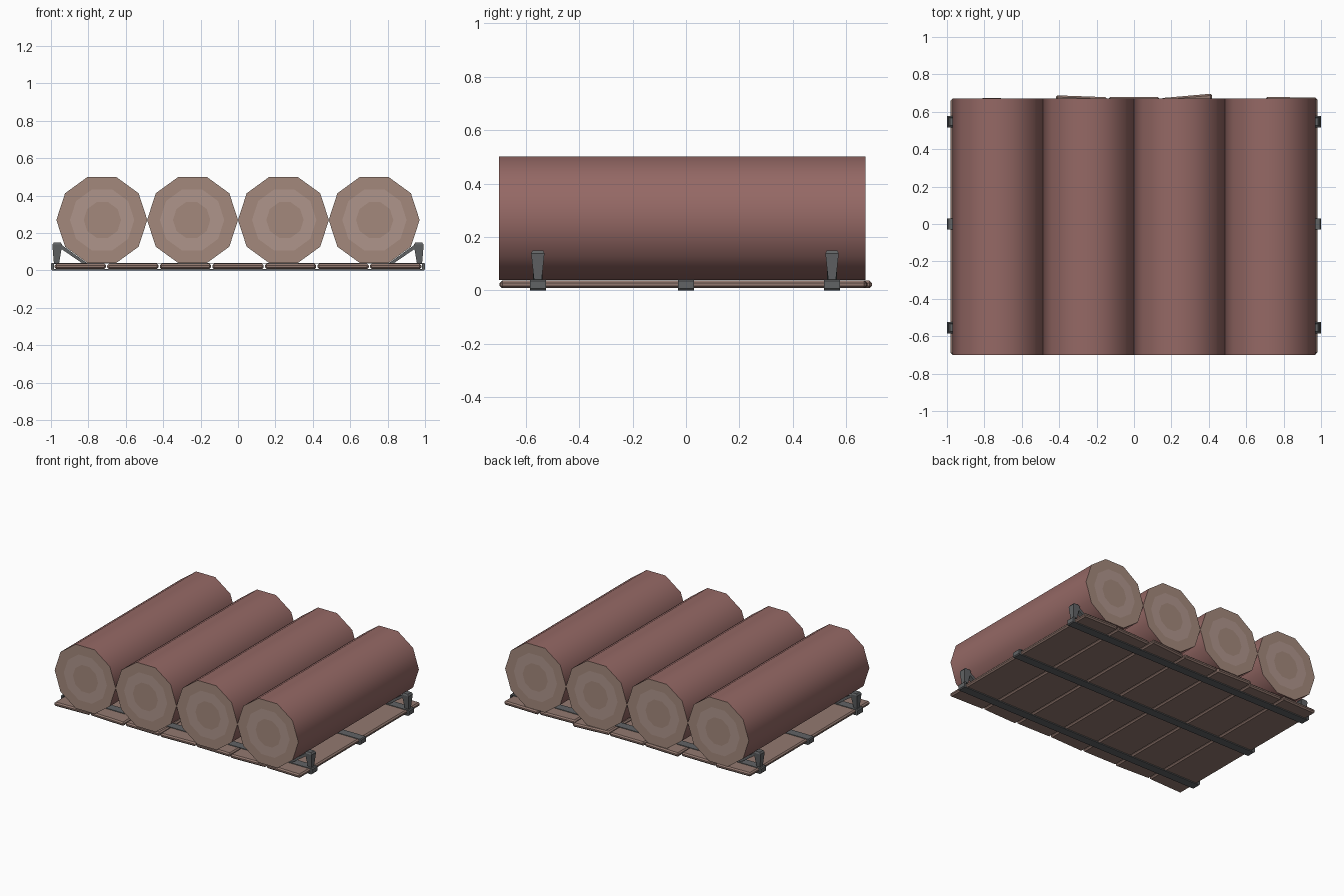
import bpy, bmesh, math

if "Cube" in bpy.data.objects:
    bpy.data.objects.remove(bpy.data.objects["Cube"])


def material(name, r, g, b):
    m = bpy.data.materials.new(name)
    m.diffuse_color = (r, g, b, 1)
    m.use_nodes = True
    m.node_tree.nodes["Principled BSDF"].inputs["Base Color"].default_value = m.diffuse_color
    return m


BARK = material("bark", 0.30, 0.14, 0.13)
WOOD = material("cut_wood", 0.37, 0.25, 0.20)
PALE = material("pale_ring", 0.43, 0.30, 0.26)
PLANK = material("plank_wood", 0.29, 0.19, 0.16)
METAL = material("dark_metal", 0.12, 0.125, 0.13)


def finish(name, bm, mats, angle=None, bevel=0):
    bmesh.ops.recalc_face_normals(bm, faces=bm.faces)
    me = bpy.data.meshes.new(name)
    bm.to_mesh(me)
    bm.free()
    ob = bpy.data.objects.new(name, me)
    bpy.context.collection.objects.link(ob)
    for m in mats:
        me.materials.append(m)
    if bevel:
        mod = ob.modifiers.new("bevel", 'BEVEL')
        mod.width = bevel
        mod.segments = 1
    if angle:
        bpy.ops.object.select_all(action='DESELECT')
        ob.select_set(True)
        bpy.context.view_layer.objects.active = ob
        bpy.ops.object.shade_smooth_by_angle(angle=math.radians(angle))
    return ob


def loft(bm, a, b):
    """Closed prism between two matching loops of points."""
    va, vb = [bm.verts.new(p) for p in a], [bm.verts.new(p) for p in b]
    n = len(va)
    for i in range(n):
        j = (i + 1) % n
        bm.faces.new((va[i], va[j], vb[j], vb[i]))
    bm.faces.new(va)
    bm.faces.new(vb)


# Logs: ten-sided, with growth rings on both cut ends
def log(name, cx, dx):
    bm = bmesh.new()
    rings = []
    for y, r, off in ((-0.70, 0.10, dx), (-0.70, 0.172, dx / 2), (-0.70, 0.243, 0),
                      (0.672, 0.243, 0), (0.672, 0.172, dx / 2), (0.672, 0.10, dx)):
        rings.append([bm.verts.new((cx + off + r * math.cos(i * math.pi / 5), y,
                                    0.27 + r * math.sin(i * math.pi / 5)))
                      for i in range(10)])
    for k, mat in enumerate((2, 1, 0, 1, 2)):
        # outer ring, pale ring, then core
        mat = {0: 0, 1: 1, 2: 2}[mat]
        a, b = rings[k], rings[k + 1]
        for i in range(10):
            j = (i + 1) % 10
            f = bm.faces.new((a[i], a[j], b[j], b[i]))
            f.material_index = mat
    for loop in (rings[0], rings[-1]):
        bm.faces.new(loop).material_index = 1
    finish(name, bm, [BARK, WOOD, PALE], 40)


for i, (x, dx) in enumerate(((-0.728, 0.003), (-0.243, -0.005), (0.243, 0.008), (0.728, 0.003))):
    log(f"log_{i + 1}", x, dx)

# Deck planks with slightly uneven ends: front left/right, back left/right
ends = [(-0.698, -0.688, 0.668, 0.675), (-0.685, -0.698, 0.664, 0.662),
        (-0.688, -0.69, 0.688, 0.678), (-0.695, -0.685, 0.678, 0.678),
        (-0.686, -0.69, 0.673, 0.697), (-0.698, -0.688, 0.66, 0.672),
        (-0.69, -0.697, 0.68, 0.675)]
pitch = 1.966 / 7
for i, (fl, fr, bl, br) in enumerate(ends):
    x0 = -0.983 + i * pitch + 0.003
    x1 = x0 + pitch - 0.006
    bm = bmesh.new()
    outline = ((x0, fl), (x1, fr), (x1, br), (x0, bl))
    loft(bm, [(x, y, 0.008) for x, y in outline], [(x, y, 0.036) for x, y in outline])
    finish(f"plank_{i + 1}", bm, [PLANK], bevel=0.009)


# Metal straps: chamfered hoops wrapped round the deck
def hoop(hx, z0, z1, c):
    return [(-hx + c, z0), (hx - c, z0), (hx, z0 + c), (hx, z1 - c),
            (hx - c, z1), (-hx + c, z1), (-hx, z1 - c), (-hx, z0 + c)]


for i, y in enumerate((-0.555, 0, 0.547)):
    bm = bmesh.new()
    loops = []
    for prof, yy in ((hoop(1.0, 0, 0.041, 0.006), y - 0.03), (hoop(1.0, 0, 0.041, 0.006), y + 0.03),
                     (hoop(0.985, 0.007, 0.037, 0.004), y + 0.03),
                     (hoop(0.985, 0.007, 0.037, 0.004), y - 0.03)):
        loops.append([bm.verts.new((x, yy, z)) for x, z in prof])
    for k in range(4):
        a, b = loops[k], loops[(k + 1) % 4]
        for n in range(8):
            m = (n + 1) % 8
            bm.faces.new((a[n], a[m], b[m], b[n]))
    finish(f"strap_{i + 1}", bm, [METAL])

# Side stakes with a brace lying along the outer log
for sx, side in ((-1, "left"), (1, "right")):
    for y, end in ((-0.555, "front"), (0.547, "back")):
        bm = bmesh.new()
        # x inner, x outer, half width in y, height
        secs = [(0.957, 0.984, 0.014, 0.035), (0.940, 0.993, 0.025, 0.138),
                (0.948, 0.984, 0.020, 0.150)]
        rings = [[bm.verts.new((sx * x, y + d * w, z)) for x, d in
                  ((a, -1), (b, -1), (b, 1), (a, 1))] for a, b, w, z in secs]
        for r, s in zip(rings, rings[1:]):
            for n in range(4):
                m = (n + 1) % 4
                bm.faces.new((r[n], r[m], s[m], s[n]))
        bm.faces.new(rings[0])
        bm.faces.new(rings[-1])
        finish(f"stake_{side}_{end}", bm, [METAL])

        bm = bmesh.new()
        prof = ((0.945, 0.138), (0.808, 0.040), (0.832, 0.038), (0.955, 0.122))
        loft(bm, [(sx * x, y - 0.018, z) for x, z in prof],
             [(sx * x, y + 0.018, z) for x, z in prof])
        finish(f"brace_{side}_{end}", bm, [METAL])
